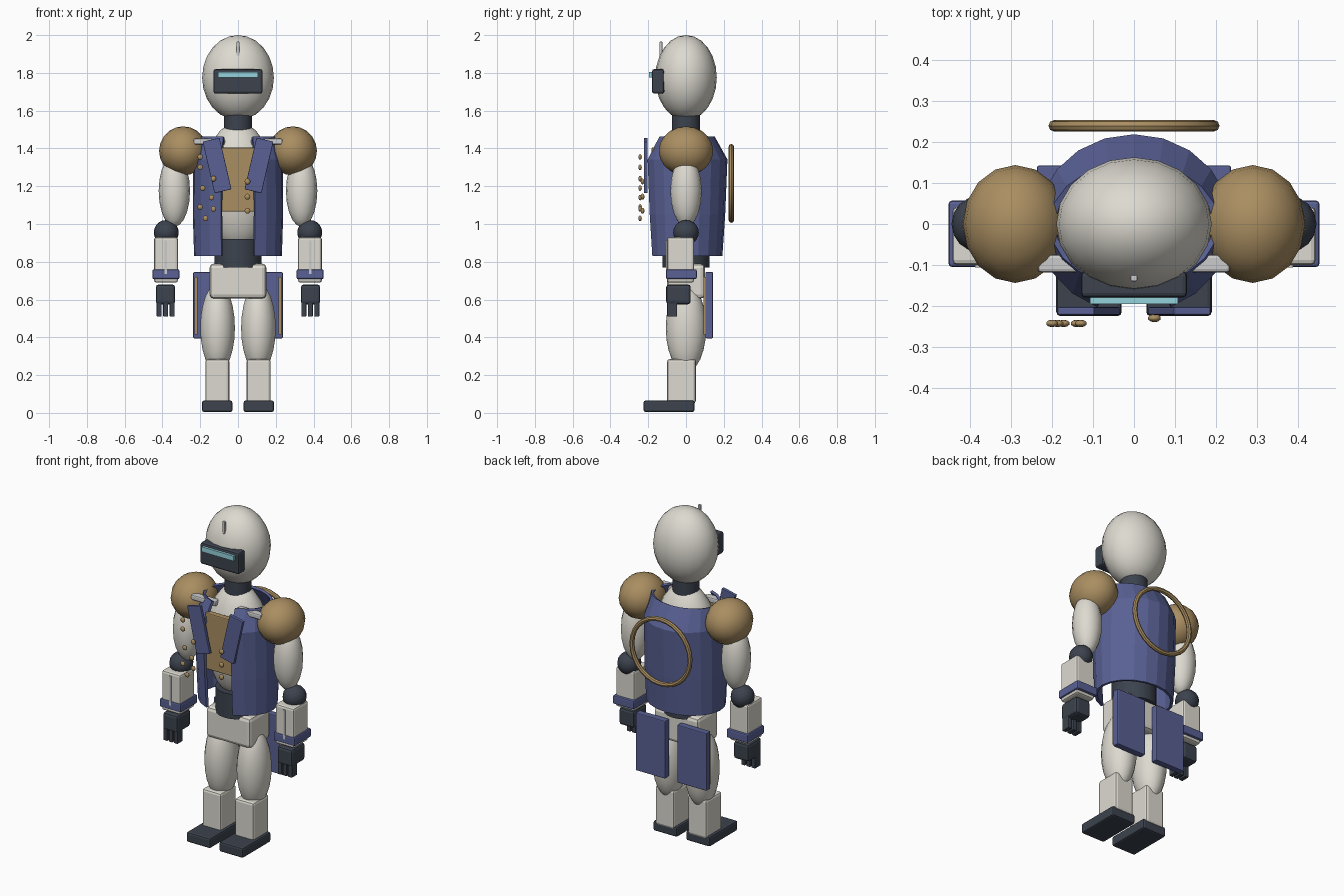
import bpy, bmesh, math

if "Cube" in bpy.data.objects:
    bpy.data.objects.remove(bpy.data.objects["Cube"])

COL = {
    "ivory": (0.72, 0.70, 0.63, 1), "dark": (0.045, 0.055, 0.075, 1),
    "blue": (0.10, 0.12, 0.30, 1), "tan": (0.40, 0.27, 0.12, 1),
    "cyan": (0.30, 0.65, 0.72, 1), "steel": (0.55, 0.55, 0.56, 1),
}
MATS = {}
for key, c in COL.items():
    MATS[key] = bpy.data.materials.new(key)
    MATS[key].diffuse_color = c


def finish(name, mat, smooth=False):
    o = bpy.context.object
    o.name = name
    o.data.materials.append(MATS[mat])
    if smooth:
        bpy.ops.object.shade_smooth_by_angle(angle=math.radians(40))
    return o


def box(name, mat, x, y, z, bevel=0.0, rot_y=0.0):
    """Box from (min, max) pairs, optionally bevelled and tilted."""
    bpy.ops.mesh.primitive_cube_add(
        size=1, location=(sum(x) / 2, sum(y) / 2, sum(z) / 2), rotation=(0, rot_y, 0))
    o = finish(name, mat)
    for v in o.data.vertices:
        v.co.x *= abs(x[1] - x[0])
        v.co.y *= abs(y[1] - y[0])
        v.co.z *= abs(z[1] - z[0])
    if bevel:
        m = o.modifiers.new("bevel", "BEVEL")
        m.width, m.segments = bevel, 2
    return o


def ball(name, mat, loc, rad, seg=20, rings=12):
    bpy.ops.mesh.primitive_uv_sphere_add(segments=seg, ring_count=rings, radius=1, location=loc)
    bpy.context.object.scale = rad
    return finish(name, mat, True)


def tube(name, mat, r, z0, z1):
    bpy.ops.mesh.primitive_cylinder_add(vertices=20, radius=r, depth=z1 - z0,
                                        location=(0, 0, (z0 + z1) / 2))
    return finish(name, mat, True)


# head
ball("head", "ivory", (0, 0, 1.775), (0.19, 0.163, 0.225))
box("visor", "dark", (-0.13, 0.13), (-0.18, -0.115), (1.69, 1.82), 0.012)
box("visor_light", "cyan", (-0.107, 0.107), (-0.195, -0.17), (1.775, 1.805))
box("antenna", "steel", (-0.008, 0.008), (-0.14, -0.125), (1.89, 1.965), 0.003)
tube("neck", "dark", 0.075, 1.48, 1.59)

# torso
ball("torso", "ivory", (0, 0, 1.2), (0.19, 0.155, 0.34))
tube("waist", "dark", 0.125, 0.77, 0.92)
box("pelvis", "ivory", (-0.15, 0.15), (-0.1, 0.1), (0.605, 0.79), 0.022)
box("chest_panel", "tan", (-0.095, 0.095), (-0.182, -0.145), (1.065, 1.405), 0.006)

# open-fronted coat: rings of an ellipse with a gap facing -y
bm = bmesh.new()
rows = []
N = 18
gap = math.radians(22)
for z, rx, ry in [(0.83, 0.225, 0.185), (1.05, 0.232, 0.20), (1.34, 0.23, 0.212), (1.46, 0.20, 0.145)]:
    row = []
    for i in range(N + 1):
        a = gap + (2 * math.pi - 2 * gap) * i / N
        row.append(bm.verts.new((rx * math.sin(a), -ry * math.cos(a), z)))
    rows.append(row)
for a, b in zip(rows, rows[1:]):
    for i in range(N):
        bm.faces.new((a[i], a[i + 1], b[i + 1], b[i]))
bmesh.ops.recalc_face_normals(bm, faces=bm.faces)
me = bpy.data.meshes.new("coat")
bm.to_mesh(me)
bm.free()
coat = bpy.data.objects.new("coat", me)
bpy.context.collection.objects.link(coat)
me.materials.append(MATS["blue"])
sol = coat.modifiers.new("thickness", "SOLIDIFY")
sol.thickness, sol.offset = 0.015, 0

# ring on the back
bpy.ops.mesh.primitive_torus_add(location=(0, 0.24, 1.215), rotation=(math.pi / 2, 0, 0),
                                 major_radius=0.195, minor_radius=0.014,
                                 major_segments=28, minor_segments=8)
finish("back_ring", "tan", True)

# loose chain of studs on one side, buttons on the other
for x, z in [(-0.2, 1.355), (-0.2, 1.30), (-0.13, 1.24), (-0.187, 1.19),
             (-0.14, 1.14), (-0.2, 1.09), (-0.13, 1.08), (-0.172, 1.03)]:
    ball("chain_stud", "tan", (x, -0.243, z), (0.015, 0.009, 0.015), 10, 6)
for z in (1.225, 1.145, 1.07):
    ball("button", "tan", (0.05, -0.23, z), (0.016, 0.01, 0.016), 10, 6)

# mirrored parts
for s in (-1, 1):
    def mx(a, b):
        return (min(s * a, s * b), max(s * a, s * b))

    # coat trim
    box("lapel", "blue", mx(0.065, 0.157), (-0.222, -0.203), (1.17, 1.45), 0.003,
        s * math.radians(13))
    box("shoulder_bar", "steel", mx(0.07, 0.235), (-0.118, -0.075), (1.42, 1.452), 0.008)
    box("coat_tail", "blue", mx(0.04, 0.237), (0.103, 0.143), (0.395, 0.745), 0.005)
    box("tail_trim", "tan", mx(0.215, 0.23), (0.092, 0.106), (0.415, 0.72))

    # arm
    ball("shoulder", "tan", (s * 0.29, 0, 1.387), (0.128, 0.144, 0.13), 16, 10)
    ball("upper_arm", "ivory", (s * 0.337, 0, 1.175), (0.083, 0.083, 0.19), 16, 10)
    ball("elbow", "dark", (s * 0.38, 0, 0.955), (0.066, 0.068, 0.066), 16, 10)
    box("forearm", "ivory", mx(0.318, 0.444), (-0.1, 0.042), (0.69, 0.93), 0.012)
    box("forearm_strip", "steel", mx(0.375, 0.389), (-0.106, -0.095), (0.735, 0.912))
    box("cuff", "blue", mx(0.31, 0.453), (-0.105, 0.057), (0.708, 0.76), 0.008)
    box("hand", "dark", mx(0.333, 0.435), (-0.105, 0.025), (0.575, 0.68), 0.015)
    for fx in (0.349, 0.383, 0.418):
        box("finger", "dark", mx(fx - 0.013, fx + 0.013), (-0.1, -0.047), (0.51, 0.6), 0.004)

    # leg
    ball("thigh", "ivory", (s * 0.108, 0, 0.45), (0.093, 0.107, 0.235), 18, 12)
    box("shin", "ivory", mx(0.046, 0.173), (-0.1, 0.052), (0.05, 0.285), 0.014)
    box("foot", "dark", mx(0.03, 0.19), (-0.225, 0.045), (0.005, 0.065), 0.01)

for m in bpy.data.materials:
    if m.users and not m.is_grease_pencil:
        m.use_nodes = True
        m.node_tree.nodes["Principled BSDF"].inputs["Base Color"].default_value = m.diffuse_color
